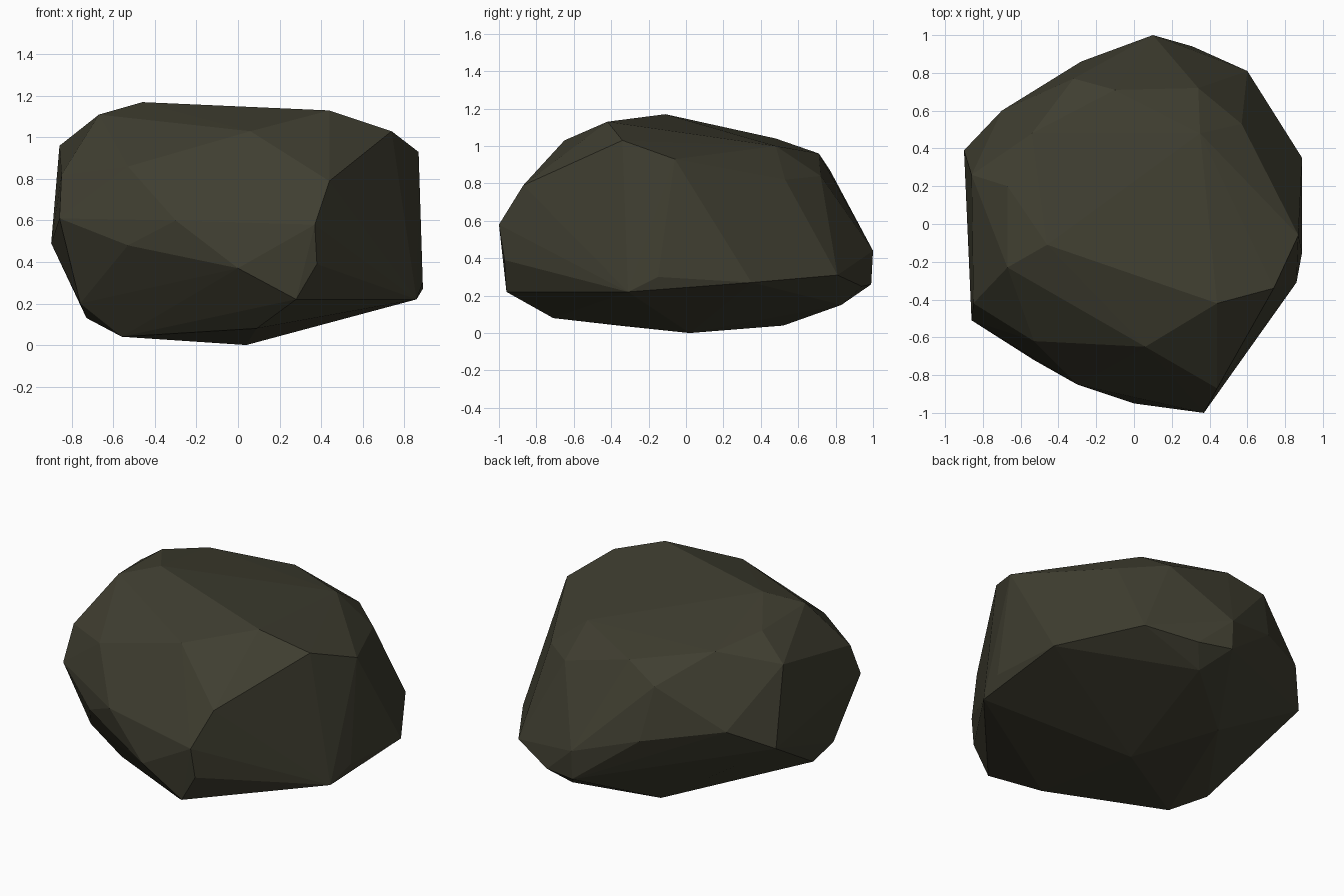
import bpy
import bmesh

default_cube = bpy.data.objects.get("Cube")
if default_cube:
    bpy.data.objects.remove(default_cube, do_unlink=True)


def flat_material(name, colour):
    """One plain matte colour for viewport and render."""
    material = bpy.data.materials.new(name)
    material.use_nodes = True
    material.diffuse_color = colour
    shader = material.node_tree.nodes["Principled BSDF"]
    shader.inputs["Base Color"].default_value = colour
    shader.inputs["Roughness"].default_value = 1
    return material


def faceted_stone(name, bands, material):
    """Wrap a tight convex skin around the corner points of every band."""
    bm = bmesh.new()
    for band in bands:
        for corner in band:
            bm.verts.new(corner)
    hull = bmesh.ops.convex_hull(bm, input=bm.verts[:])
    # Drop corners that ended up inside the skin
    leftovers = [v for v in bm.verts if not v.link_faces]
    bmesh.ops.delete(bm, geom=leftovers, context="VERTS")
    bmesh.ops.recalc_face_normals(bm, faces=bm.faces[:])
    for face in bm.faces:
        face.smooth = False

    mesh = bpy.data.meshes.new(name)
    bm.to_mesh(mesh)
    bm.free()
    mesh.materials.append(material)
    stone = bpy.data.objects.new(name, mesh)
    bpy.context.collection.objects.link(stone)
    return stone


# Underside: shallow keel the stone rests on
underside = [
    (.04, .02, 0), (-.56, -.36, .04), (-.19, .52, .04),
    (.09, -.71, .08), (-.73, -.22, .13), (.21, .83, .15),
]

# Lower rim: undercut edge all round
lower_rim = [
    (-.76, -.38, .2), (.28, -.96, .22), (.86, -.31, .22),
    (.89, -.15, .3), (.89, .35, .27), (.6, .81, .31),
    (.31, .94, .25), (.1, .99, .26),
]

# Waist: widest corners of the sides
waist = [
    (.38, -.97, .39), (0, -.95, .37), (.37, -1, .58),
    (-.53, -.72, .48), (-.3, -.85, .6), (-.86, -.51, .61),
    (-.9, .39, .49), (-.7, .6, .62), (-.28, .86, .55), (.1, 1, .44),
]

# Shoulder: corners where the sides turn into the top
shoulder = [
    (.44, -.87, .79), (-.53, -.62, .86), (-.85, -.42, .82),
    (-.86, .26, .96), (-.32, .77, .87), (.34, .72, .84),
    (.57, .53, .82), (.87, -.06, .93),
]

# Crown: sloping top facets
crown = [
    (.06, -.65, 1.03), (.74, -.34, 1.03), (.44, -.42, 1.13),
    (-.46, -.11, 1.17), (-.67, -.23, 1.11), (-.67, .2, 1.1),
    (-.54, .48, 1.04), (-.1, .71, .96), (.35, .48, 1),
]

olive_stone = flat_material("dark olive stone", (.05, .048, .03, 1))
faceted_stone("boulder", [underside, lower_rim, waist, shoulder, crown], olive_stone)
